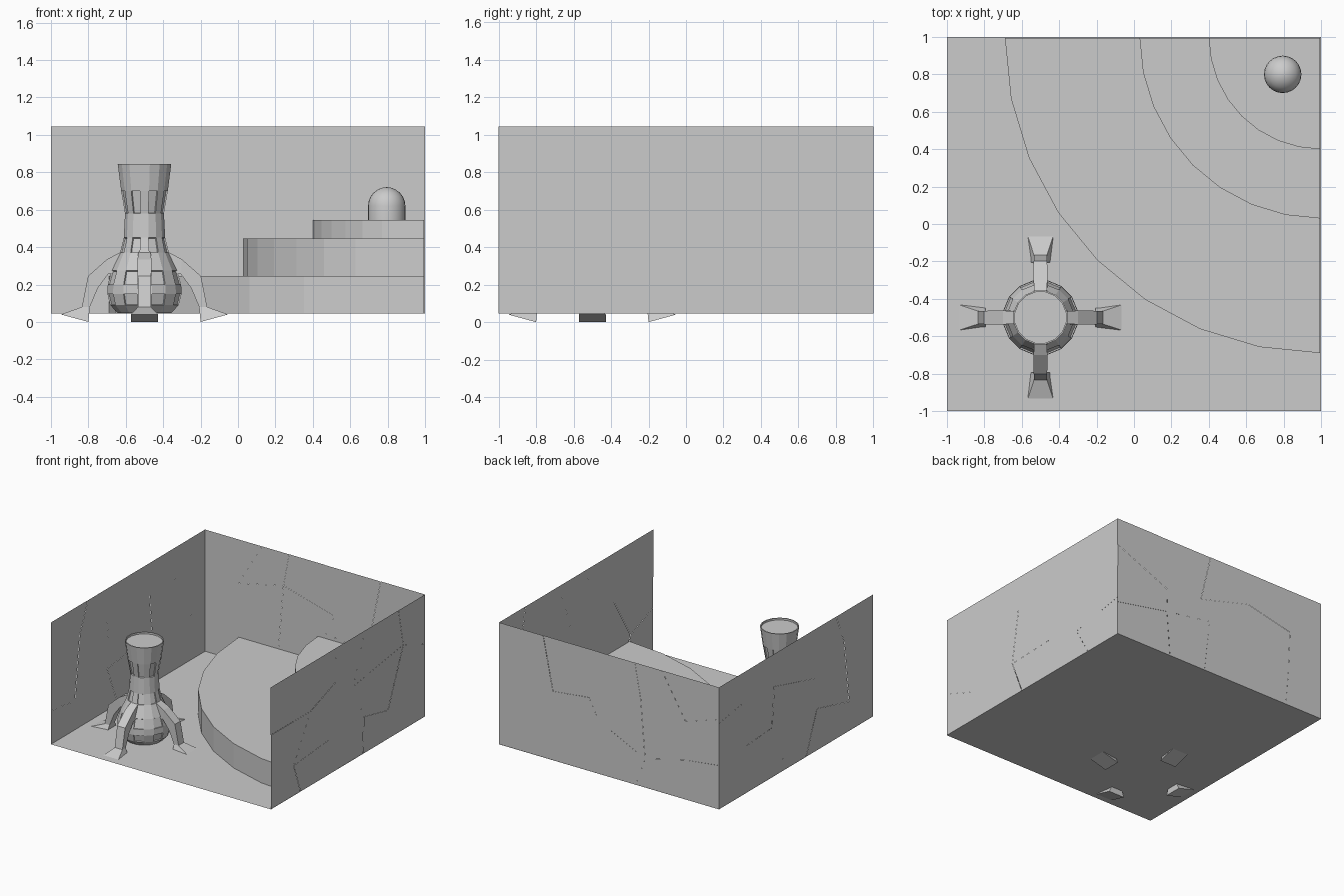
import bpy, bmesh, math, random
from mathutils import Vector, Matrix

if "Cube" in bpy.data.objects:
    bpy.data.objects.remove(bpy.data.objects["Cube"])

random.seed(4)
FLOOR = 0.045

grey = bpy.data.materials.new("stone grey")
grey.diffuse_color = (0.6, 0.6, 0.6, 1)
grey.use_nodes = True
grey.node_tree.nodes["Principled BSDF"].inputs["Base Color"].default_value = grey.diffuse_color


def finish(bm, name, recalc=True):
    if recalc:
        bmesh.ops.recalc_face_normals(bm, faces=bm.faces[:])
    me = bpy.data.meshes.new(name)
    bm.to_mesh(me)
    bm.free()
    me.materials.append(grey)
    ob = bpy.data.objects.new(name, me)
    bpy.context.collection.objects.link(ob)
    return ob


def lathe(profile, n, centre, phase=0.0):
    """Stack of n-sided rings; returns bmesh, bands of side faces, top and bottom caps."""
    bm = bmesh.new()
    rings = []
    for r, z in profile:
        rings.append([bm.verts.new((centre[0] + r * math.cos(phase + 2 * math.pi * k / n),
                                    centre[1] + r * math.sin(phase + 2 * math.pi * k / n), z))
                      for k in range(n)])
    bands = []
    for a, b in zip(rings, rings[1:]):
        bands.append([bm.faces.new((a[k], a[(k + 1) % n], b[(k + 1) % n], b[k])) for k in range(n)])
    top = bm.faces.new(rings[-1])
    bm.faces.new(rings[0][::-1])
    bm.normal_update()
    return bm, bands, top


# floor
bm = bmesh.new()
bm.faces.new([bm.verts.new((x, y, FLOOR)) for x, y in ((-1, -1), (1, -1), (1, 1), (-1, 1))])
finish(bm, "floor", False)


# walls: irregular stone panels, each set in by a hair
def wall(name, place, cols=5, rows=3):
    bm = bmesh.new()
    pts = {}
    for i in range(cols + 1):
        for j in range(rows + 1):
            u, v = -1 + 2 * i / cols, j / rows
            if 0 < i < cols:
                u += random.uniform(-0.13, 0.13)
            if 0 < j < rows:
                v += random.uniform(-0.11, 0.11)
            pts[i, j] = (u, v)
    for i in range(cols):
        for j in range(rows):
            d = random.uniform(0, 0.003)
            quad = [pts[i, j], pts[i + 1, j], pts[i + 1, j + 1], pts[i, j + 1]]
            bm.faces.new([bm.verts.new(place(u, FLOOR + v, d)) for u, v in quad])
    finish(bm, name, False)


wall("left_wall", lambda u, z, d: (-1 + d, u, z))
wall("right_wall", lambda u, z, d: (1 - d, -u, z))
wall("back_wall", lambda u, z, d: (u, 1 - d, z))


# quarter-round terraces in the back right corner
def terrace(name, r, z0, z1):
    bm = bmesh.new()
    arc = [(1 - r * math.cos(math.pi / 2 * k / 8), 1 - r * math.sin(math.pi / 2 * k / 8))
           for k in range(9)]
    arc = [(min(x, 0.995), min(y, 0.995)) for x, y in arc]
    low = [bm.verts.new((x, y, z0)) for x, y in arc]
    high = [bm.verts.new((x, y, z1)) for x, y in arc]
    for k in range(8):
        bm.faces.new((low[k], low[k + 1], high[k + 1], high[k]))
    bm.faces.new(high + [bm.verts.new((0.995, 0.995, z1))])
    finish(bm, name, False)


terrace("lower_terrace", 1.69, FLOOR, 0.245)
terrace("middle_terrace", 0.97, 0.245, 0.445)
terrace("upper_terrace", 0.60, 0.445, 0.545)

# small domed hut on the upper terrace
dome = [(0.1, 0.545)] + [(0.1 * math.cos(a), 0.62 + 0.1 * math.sin(a))
                         for a in [math.radians(d) for d in (0, 15, 30, 45, 63, 78)]]
dome += [(0.004, 0.72)]
bm, bands, top = lathe(dome, 24, (0.795, 0.8))
hut = finish(bm, "domed_hut")
bpy.context.view_layer.objects.active = hut
hut.select_set(True)
bpy.ops.object.shade_smooth_by_angle(angle=math.radians(35))
hut.select_set(False)

# tower: 16-sided bulb with flared top
TX, TY = -0.5, -0.5
shape = [(0.145, FLOOR + 0.002), (0.187, 0.09), (0.202, 0.15), (0.2, 0.2), (0.178, 0.275), (0.133, 0.37),
         (0.113, 0.45), (0.106, 0.58), (0.127, 0.70), (0.146, 0.845)]
bm, bands, top = lathe(shape, 16, (TX, TY), math.pi / 16)
# sunken windows on every other facet
panes = [bands[b][k] for b in (1, 3, 5, 7) for k in range(0, 16, 2)]
bmesh.ops.inset_individual(bm, faces=panes, thickness=0.003, depth=-0.008)
# thin rim around a sunken roof
bmesh.ops.inset_region(bm, faces=[top], thickness=0.008)
roof = bmesh.ops.extrude_face_region(bm, geom=[top])
bmesh.ops.translate(bm, vec=(0, 0, -0.015),
                    verts=[g for g in roof["geom"] if isinstance(g, bmesh.types.BMVert)])
if top.is_valid:
    bmesh.ops.delete(bm, geom=[top], context='FACES_ONLY')
finish(bm, "tower")

# legs: (outer r, z), (inner r, z), half widths of outer and inner edges
leg = [((0.125, 0.375), (0.15, 0.27), 0.032, 0.037),
       ((0.2, 0.335), (0.195, 0.255), 0.037, 0.037),
       ((0.302, 0.245), (0.25, 0.18), 0.036, 0.036),
       ((0.335, 0.08), (0.292, 0.08), 0.035, 0.035),
       ((0.447, 0.04), (0.3, 0.0), 0.072, 0.072)]
for name, turn in (("right_leg", 0), ("back_leg", 1), ("left_leg", 2), ("front_leg", 3)):
    bm = bmesh.new()
    loops = []
    for (ro, zo), (ri, zi), wo, wi in leg:
        loops.append([bm.verts.new(p) for p in
                      ((ro, -wo, zo), (ro, wo, zo), (ri, wi, zi), (ri, -wi, zi))])
    for a, b in zip(loops, loops[1:]):
        for k in range(4):
            bm.faces.new((a[k], a[(k + 1) % 4], b[(k + 1) % 4], b[k]))
    bm.faces.new(loops[0])
    bm.faces.new(loops[-1])
    bmesh.ops.transform(bm, verts=bm.verts[:], matrix=Matrix.Translation((TX, TY, 0)) @
                        Matrix.Rotation(turn * math.pi / 2, 4, 'Z'))
    finish(bm, name)
